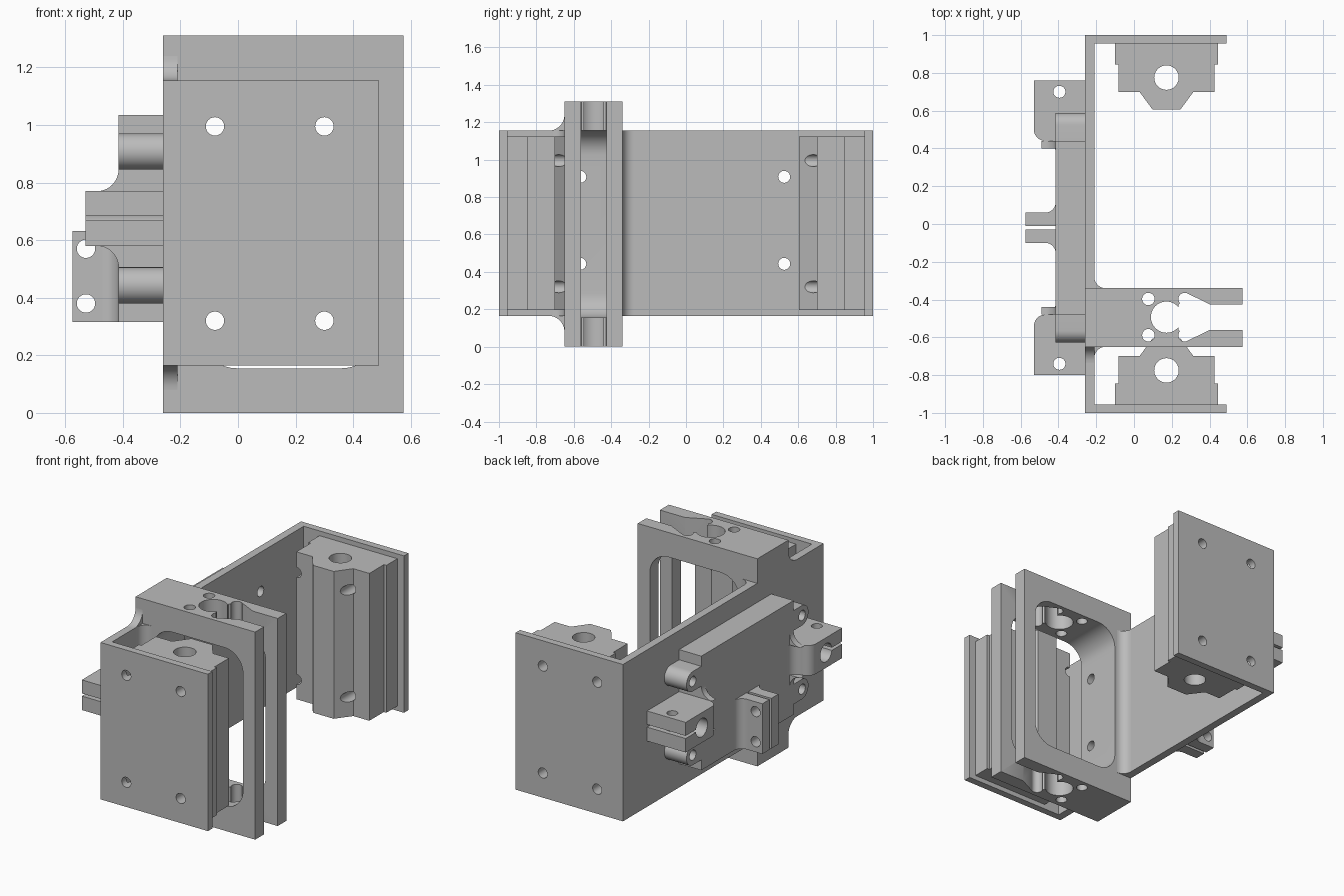
import bpy, bmesh, math

cube = bpy.data.objects.get("Cube")
if cube:
    bpy.data.objects.remove(cube)

grey = bpy.data.materials.new("plain grey")
grey.use_nodes = True
grey.diffuse_color = (0.5, 0.5, 0.5, 1)
grey.node_tree.nodes["Principled BSDF"].inputs["Base Color"].default_value = (0.5, 0.5, 0.5, 1)

MID = -0.02           # centre of the clamp assembly along y
Z0, Z1 = 0.165, 1.155  # height range of the frame
SIDES = ((1, "back"), (-1, "front"))


def prism(name, pts, axis, a, b):
    """Extrude a 2D outline along an axis from a to b."""
    place = {"x": lambda u, v, w: (w, u, v),
             "y": lambda u, v, w: (u, w, v),
             "z": lambda u, v, w: (u, v, w)}[axis]
    bm = bmesh.new()
    low = [bm.verts.new(place(u, v, a)) for u, v in pts]
    high = [bm.verts.new(place(u, v, b)) for u, v in pts]
    bm.faces.new(low)
    bm.faces.new(high)
    n = len(pts)
    for i in range(n):
        j = (i + 1) % n
        bm.faces.new((low[i], low[j], high[j], high[i]))
    bmesh.ops.recalc_face_normals(bm, faces=bm.faces)
    mesh = bpy.data.meshes.new(name)
    bm.to_mesh(mesh)
    bm.free()
    mesh.materials.append(grey)
    obj = bpy.data.objects.new(name, mesh)
    bpy.context.collection.objects.link(obj)
    return obj


def arc(cx, cy, r, start, end, n=10):
    angles = [math.radians(start + (end - start) * i / n) for i in range(n + 1)]
    return [(cx + r * math.cos(t), cy + r * math.sin(t)) for t in angles]


def rect(u0, u1, v0, v1):
    return [(u0, v0), (u1, v0), (u1, v1), (u0, v1)]


def rod(u, v, r, axis, a, b):
    return prism("cutter", arc(u, v, r, 0, 345, 23), axis, a, b)


def fillet(name, cx, cy, sx, sy, r, axis, a, b):
    """Concave corner web filling a right-angled corner."""
    curve = [(cx + sx * r * (1 - c), cy + sy * r * (1 - s)) for c, s in arc(0, 0, 1, 0, 90)]
    return finish(prism(name, [(cx, cy)] + curve, axis, a, b))


def cut(obj, cutters):
    for c in cutters:
        mod = obj.modifiers.new("cut", "BOOLEAN")
        mod.operation = "DIFFERENCE"
        mod.solver = "EXACT"
        mod.object = c
    graph = bpy.context.evaluated_depsgraph_get()
    mesh = bpy.data.meshes.new_from_object(obj.evaluated_get(graph))
    obj.modifiers.clear()
    obj.data = mesh
    for c in cutters:
        bpy.data.objects.remove(c)
    return finish(obj)


def finish(obj):
    bpy.ops.object.select_all(action="DESELECT")
    obj.select_set(True)
    bpy.context.view_layer.objects.active = obj
    bpy.ops.object.shade_smooth_by_angle(angle=math.radians(30))
    return obj


def end_holes():
    return [rod(x, z, 0.032, "y", -1.1, 1.1) for x in (-0.08, 0.3) for z in (0.32, 0.995)]


def spine_holes():
    return [rod(MID + s * 0.545, z, 0.032, "x", -0.7, -0.1) for s in (1, -1) for z in (0.443, 0.908)]


# U-shaped frame
u_half = [(-0.21, 0.955), (0.49, 0.955), (0.49, 1), (-0.26, 1)]
outline = u_half + [(x, -y) for x, y in reversed(u_half)]
cut(prism("frame", outline, "z", Z0, Z1), end_holes() + spine_holes())

# Bearing blocks on the end plates
block_half = [(0.073, 0.605), (0.143, 0.7), (0.255, 0.7), (0.255, 0.845), (0.272, 0.845), (0.272, 0.956)]
cx = 0.172
for s, side in SIDES:
    pts = [(cx + x, s * y) for x, y in block_half]
    pts += [(cx - x, s * y) for x, y in reversed(block_half)]
    block = prism(side + "_bearing_block", pts, "z", 0.195, 1.125)
    cut(block, end_holes() + [rod(cx, s * 0.775, 0.065, "z", 0, 1.4)])

# Carriage: tall open frame with a keyed slot
window = (arc(0.36, 1.025, 0.13, 0, 90) + arc(-0.005, 1.025, 0.13, 90, 180)
          + arc(-0.005, 0.285, 0.13, 180, 270) + arc(0.36, 0.285, 0.13, 270, 360))
slot_half = [(0.7, 0.068), (0.4, 0.068), (0.29, 0.122), (0.235, 0.065)]
ymid = -0.493
slot = [(x, ymid + d) for x, d in slot_half] + [(x, ymid - d) for x, d in reversed(slot_half)]
carriage = prism("carriage", rect(-0.26, 0.575, -0.65, -0.34), "z", 0, 1.31)
cutters = [prism("cutter", window, "y", -0.8, -0.2),
           prism("cutter", slot, "z", -0.1, 1.4),
           rod(cx, ymid, 0.083, "z", -0.1, 1.4)]
cutters += [rod(cx + i * 0.096, ymid + j * 0.096, 0.033, "z", -0.1, 1.4)
            for i in (1, -1) for j in (1, -1)]
cut(carriage, cutters + spine_holes())

# Webs where the carriage meets the frame
fillet("inner_back_web", -0.21, -0.34, 1, 1, 0.06, "z", Z0, Z1)
fillet("inner_front_web", -0.21, -0.65, 1, -1, 0.06, "z", Z0, Z1)
fillet("upper_web", -0.65, Z1, -1, 1, 0.085, "x", -0.26, -0.21)
fillet("lower_web", -0.65, Z0, -1, -1, 0.085, "x", -0.26, -0.21)

# Clamp base on the outside of the frame
finish(prism("clamp_base", rect(MID - 0.46, MID + 0.46, 0.315, 1.035), "x", -0.415, -0.26))

for s, side in SIDES:
    # Rounded bolt ears
    for z, level in ((0.443, "lower"), (0.908, "upper")):
        ear = arc(0.545, z, 0.063, -90, 90, 14) + [(0.44, z + 0.063), (0.44, z - 0.063)]
        ear = [(MID + s * d, v) for d, v in ear]
        cut(prism(side + "_" + level + "_ear", ear, "x", -0.415, -0.26),
            [rod(MID + s * 0.545, z, 0.032, "x", -0.7, -0.1)])

    # Split rod clamp with bore, slit and bolt hole
    wing = [(-0.26, 0.4)] + arc(-0.475, 0.4, 0.06, 0, 90) + arc(-0.47, 0.52, 0.06, 270, 180)
    wing = [(x, MID + s * d) for x, d in wing + [(-0.53, 0.78), (-0.26, 0.78)]]
    clamp = prism(side + "_rod_clamp", wing, "z", 0.58, 0.77)
    ya, yb = sorted((MID + s * 0.62, MID + s * 0.85))
    cut(clamp, [rod(MID + s * 0.62, 0.676, 0.058, "x", -0.7, -0.2),
                prism("cutter", rect(-0.7, -0.2, ya, yb), "z", 0.668, 0.685),
                rod(-0.395, MID + s * 0.72, 0.032, "z", 0.5, 0.9)])
    for z, d, level in ((0.77, 1, "upper"), (0.58, -1, "lower")):
        fillet(side + "_" + level + "_clamp_web", -0.415, z, -1, d, 0.075, "y",
               MID + s * 0.42, MID + s * 0.46)

    # Paired centre lug with two cross holes
    ya, yb = sorted((MID + s * 0.01, MID + s * 0.08))
    lug = prism(side + "_centre_lug", rect(-0.575, -0.41, ya, yb), "z", 0.315, 0.632)
    cut(lug, [rod(-0.528, z, 0.032, "y", -0.3, 0.3) for z in (0.38, 0.57)])
    fillet(side + "_lug_web", -0.415, MID + s * 0.08, -1, s, 0.055, "z", 0.315, 0.632)
